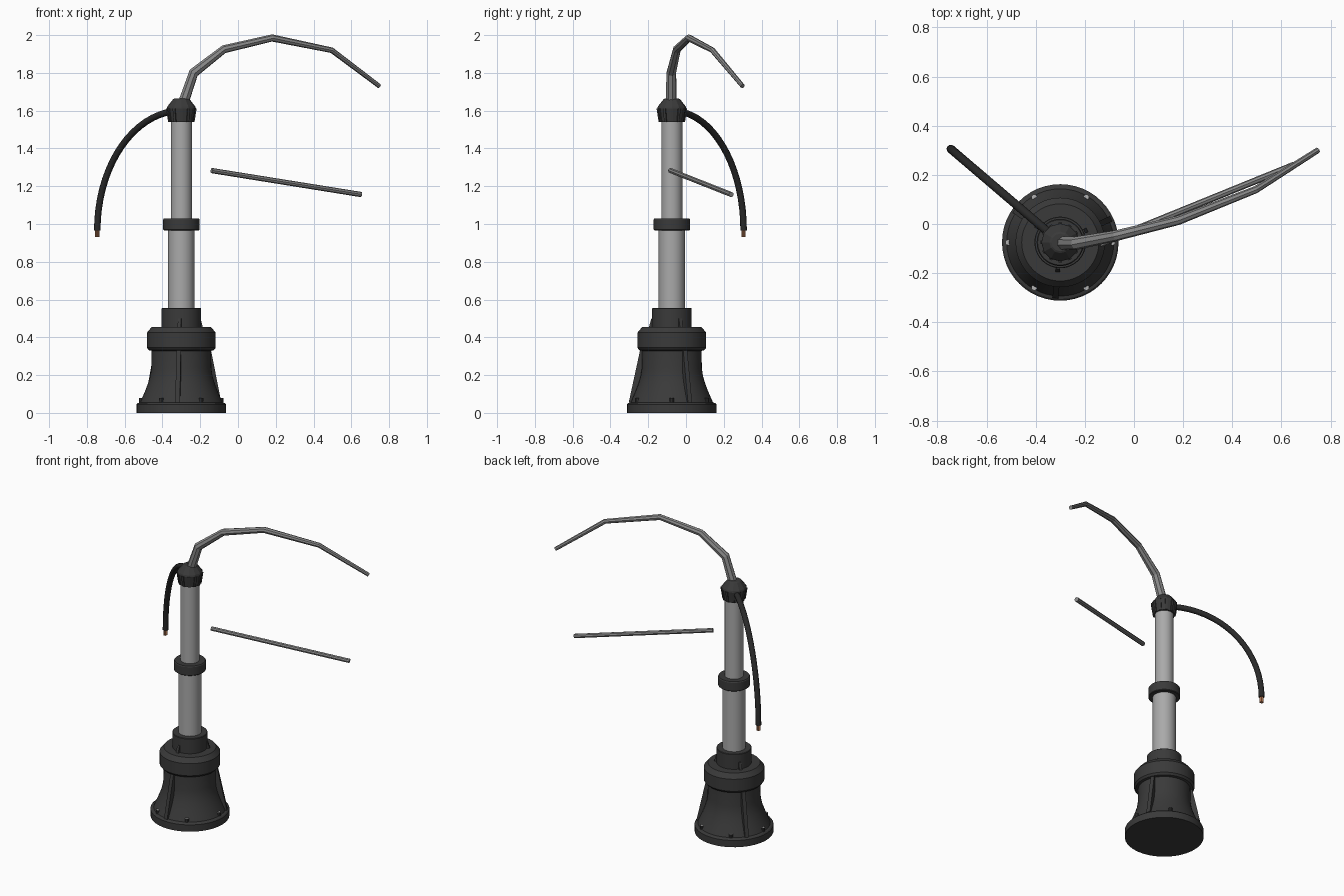
import bpy, bmesh, math
from mathutils import Vector, Matrix

if "Cube" in bpy.data.objects:
    bpy.data.objects.remove(bpy.data.objects["Cube"])

CX, CY = -0.30, -0.075          # axis of the stand


def mat(name, r, g, b):
    m = bpy.data.materials.new(name)
    m.diffuse_color = (r, g, b, 1)
    m.use_nodes = True
    m.node_tree.nodes["Principled BSDF"].inputs["Base Color"].default_value = m.diffuse_color
    return m


DARK = mat("dark plastic", 0.042, 0.042, 0.042)
POLE = mat("pole grey", 0.40, 0.40, 0.40)
STEEL = mat("arm steel", 0.25, 0.25, 0.25)
RUBBER = mat("black rubber", 0.022, 0.022, 0.022)
COPPER = mat("copper", 0.45, 0.19, 0.09)
BOLT = mat("bolt metal", 0.45, 0.45, 0.45)


def finish(name, bm, material, smooth=None):
    bmesh.ops.recalc_face_normals(bm, faces=bm.faces)
    me = bpy.data.meshes.new(name)
    bm.to_mesh(me)
    bm.free()
    ob = bpy.data.objects.new(name, me)
    bpy.context.collection.objects.link(ob)
    me.materials.append(material)
    if smooth:
        bpy.ops.object.select_all(action='DESELECT')
        ob.select_set(True)
        bpy.context.view_layer.objects.active = ob
        bpy.ops.object.shade_smooth_by_angle(angle=math.radians(smooth))
    return ob


def skin(bm, rings):
    """Join equal rings of points into a closed, capped tube."""
    rows = [[bm.verts.new(p) for p in ring] for ring in rings]
    n = len(rows[0])
    for a, b in zip(rows, rows[1:]):
        for i in range(n):
            j = (i + 1) % n
            bm.faces.new((a[i], a[j], b[j], b[i]))
    bm.faces.new(rows[0][::-1])
    bm.faces.new(rows[-1])


def lathe(name, profile, material, sides=48, smooth=30):
    bm = bmesh.new()
    angles = [2 * math.pi * i / sides for i in range(sides)]
    skin(bm, [[(CX + r * math.cos(a), CY + r * math.sin(a), z) for a in angles]
              for r, z in profile])
    return finish(name, bm, material, smooth)


def tube(name, pts, radii, material, sides=8, smooth=None):
    bm = bmesh.new()
    pts = [Vector(p) for p in pts]
    rings = []
    u = None
    for i, p in enumerate(pts):
        t = (pts[min(i + 1, len(pts) - 1)] - pts[max(i - 1, 0)]).normalized()
        ref = u if u else Vector((0.3, -0.95, 0.05))
        u = (ref - t * ref.dot(t)).normalized()
        v = t.cross(u)
        rings.append([p + radii[i] * (u * math.cos(a) + v * math.sin(a))
                      for a in (2 * math.pi * k / sides for k in range(sides))])
    skin(bm, rings)
    return finish(name, bm, material, smooth)


def fins(name, outline, thick, degrees):
    """Radial plates: outline is (radius, height), repeated at each angle."""
    bm = bmesh.new()
    for d in degrees:
        a = math.radians(d)
        out, side = Vector((math.cos(a), math.sin(a), 0)), Vector((-math.sin(a), math.cos(a), 0))
        skin(bm, [[Vector((CX, CY, z)) + out * r + side * s for r, z in outline]
                  for s in (-thick / 2, thick / 2)])
    return finish(name, bm, DARK)


# Weighted foot with flared body
lathe("base_foot", [(0.237, 0.0), (0.237, 0.045), (0.230, 0.052), (0.218, 0.055), (0.205, 0.085),
                    (0.19, 0.12), (0.175, 0.16), (0.165, 0.195), (0.159, 0.235), (0.157, 0.34)], DARK)
lathe("base_collar", [(0.155, 0.328), (0.172, 0.332), (0.182, 0.345), (0.182, 0.425),
                      (0.157, 0.455)], DARK)
lathe("upper_socket", [(0.105, 0.45), (0.105, 0.552), (0.102, 0.555)], DARK)
fins("base_ribs", [(0.14, 0.335), (0.167, 0.335), (0.228, 0.055), (0.19, 0.05)], 0.024, (25, 145, 265))
fins("socket_gussets", [(0.09, 0.45), (0.122, 0.45), (0.108, 0.50), (0.09, 0.50)], 0.018, (25, 145, 265))

# Six bolts around the foot
bm = bmesh.new()
for k in range(6):
    a = math.radians(60 * k)
    pos = Matrix.Translation((CX + 0.212 * math.cos(a), CY + 0.212 * math.sin(a), 0.066))
    bmesh.ops.create_cone(bm, cap_ends=True, segments=10, radius1=0.012, radius2=0.012,
                          depth=0.024, matrix=pos)
for f in bm.faces:
    f.material_index = 1 if f.normal.z > 0.9 else 0
bolts = finish("foot_bolts", bm, DARK)
bolts.data.materials.append(BOLT)

# Telescoping pole
lathe("lower_pole", [(0.070, 0.54), (0.070, 0.98)], POLE, 32)
lathe("pole_clamp", [(0.092, 0.966), (0.096, 0.970), (0.096, 1.024), (0.092, 1.03)], DARK)
lathe("upper_pole", [(0.056, 1.0), (0.056, 1.56)], POLE, 32)

# Faceted head with grip ribs
lathe("head_cap", [(0.066, 1.54), (0.077, 1.612), (0.074, 1.622), (0.044, 1.66), (0.036, 1.664)],
      DARK, 12, None)
fins("head_grip_ribs", [(0.05, 1.541), (0.070, 1.541), (0.081, 1.612), (0.05, 1.612)], 0.014,
     [30 * k for k in range(12)])

# Bent, tapering arm
tube("curved_arm",
     [(-0.29, -0.078, 1.64), (-0.235, -0.078, 1.80), (-0.075, -0.048, 1.925),
      (0.18, 0.015, 1.985), (0.496, 0.14, 1.92), (0.748, 0.30, 1.73)],
     [0.029, 0.027, 0.022, 0.019, 0.015, 0.012], STEEL)

# Loose straight rod
tube("straight_rod", [(-0.14, -0.082, 1.283), (0.652, 0.24, 1.156)], [0.014, 0.014], STEEL)

# Hanging cable: a quarter ellipse away from the head
path = []
for i in range(19):
    t = math.radians(5 * i)
    s = math.sin(t)
    path.append((CX - 0.445 * s, CY + 0.38 * s, 0.966 + 0.634 * math.cos(t)))
tube("cable", path, [0.0175] * len(path), RUBBER, 12, 40)

# Bare copper strands at the cable end
ex, ey, ez = path[-1]
for k in range(4):
    a = math.radians(45 + 90 * k)
    x, y = ex + 0.007 * math.cos(a), ey + 0.007 * math.sin(a)
    tube(f"copper_strand_{k + 1}", [(x, y, ez + 0.01), (x, y, 0.93)], [0.006, 0.006], COPPER, 6)
